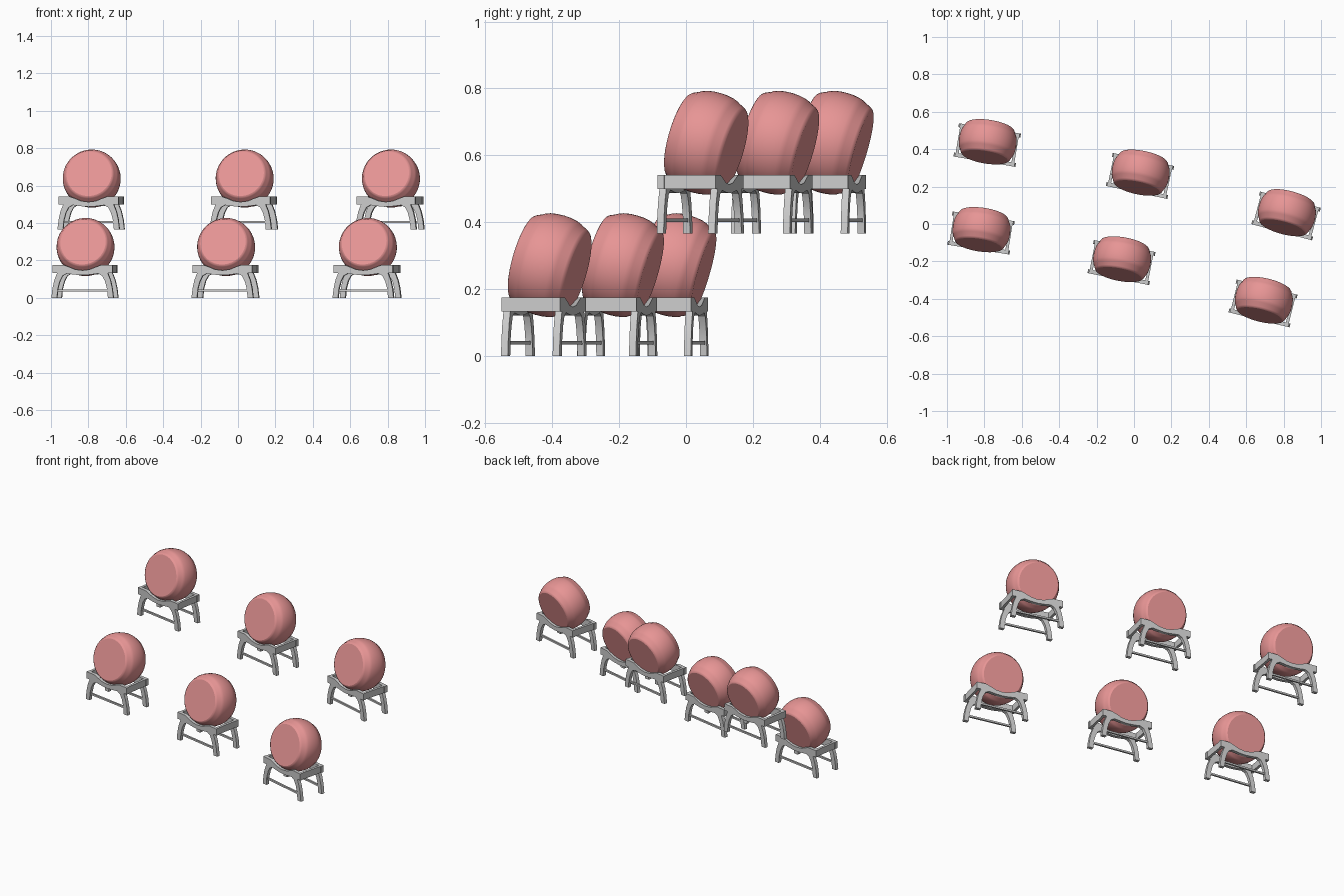
import bpy, bmesh, math
from mathutils import Matrix, Vector

if "Cube" in bpy.data.objects:
    bpy.data.objects.remove(bpy.data.objects["Cube"])

pink = bpy.data.materials.new("barrel_pink")
pink.diffuse_color = (0.8, 0.3, 0.3, 1)
pink.use_nodes = True
pink.node_tree.nodes["Principled BSDF"].inputs["Base Color"].default_value = pink.diffuse_color


def finish(name, bm, mat=None):
    bmesh.ops.recalc_face_normals(bm, faces=bm.faces)
    me = bpy.data.meshes.new(name)
    bm.to_mesh(me)
    bm.free()
    ob = bpy.data.objects.new(name, me)
    bpy.context.collection.objects.link(ob)
    if mat:
        me.materials.append(mat)
    bpy.ops.object.select_all(action='DESELECT')
    ob.select_set(True)
    bpy.context.view_layer.objects.active = ob
    bpy.ops.object.shade_smooth_by_angle(angle=math.radians(25))
    return ob.data


def box(bm, size, loc):
    m = Matrix.Translation(loc) @ Matrix.Diagonal((*size, 1))
    bmesh.ops.create_cube(bm, size=1, matrix=m)


def barrel(name):
    # half profile along the axis: (offset, radius), mirrored to the other end
    half = [(0.087, 0), (0.087, 0.122), (0.084, 0.128), (0.078, 0.133),
            (0.056, 0.143), (0.053, 0.1455), (0.040, 0.150), (0.020, 0.1535)]
    prof = half + [(0, 0.1545)] + [(-a, r) for a, r in reversed(half)]
    bm = bmesh.new()
    vs = [bm.verts.new((r, -a, 0)) for a, r in prof]
    es = [bm.edges.new(p) for p in zip(vs, vs[1:])]
    bmesh.ops.spin(bm, geom=vs + es, axis=(0, 1, 0), cent=(0, 0, 0),
                   steps=64, angle=2 * math.pi)
    bmesh.ops.remove_doubles(bm, verts=bm.verts, dist=1e-5)
    # front end tipped upward
    bm.transform(Matrix.Translation((0, 0.018, 0.272)) @ Matrix.Rotation(math.radians(-16), 4, 'X'))
    return finish(name, bm, pink)


W, T, D = 0.168, 0.021, 0.18   # half width, frame thickness, stand depth


def stand(name):
    # right half of the end frame: cradle dip, bar end, flared leg, arch
    right = [(0.04, 0.152), (0.072, 0.165), (0.10, 0.175), (0.162, 0.175),
             (0.162, 0.133), (0.137, 0.133), (0.152, 0.095), (0.162, 0.05),
             (W, 0), (0.138, 0), (0.133, 0.05), (0.122, 0.09),
             (0.107, 0.118), (0.085, 0.130), (0.04, 0.124)]
    pts = [(0, 0.147)] + right + [(0, 0.121)] + [(-x, z) for x, z in reversed(right)]
    bm = bmesh.new()
    for y in (-D / 2, D / 2 - T):
        f = bm.faces.new([bm.verts.new((x, y, z)) for x, z in pts])
        ext = bmesh.ops.extrude_face_region(bm, geom=[f], use_keep_orig=True)
        bmesh.ops.translate(bm, vec=Vector((0, T, 0)),
                            verts=[v for v in ext['geom'] if isinstance(v, bmesh.types.BMVert)])
        # stretcher between the legs
        box(bm, (0.28, 0.011, 0.011), (0, y + T / 2, 0.040))
    # side rails
    for s in (-1, 1):
        box(bm, (0.016, D - 2 * T, 0.042), (s * 0.151, 0, 0.154))
    return finish(name, bm)


# two rows of barrels; each entry is x, y, z, turn in degrees
places = [(-0.818, -0.048, 0, -9), (-0.067, -0.206, 0, -11), (0.690, -0.425, 0, -14),
          (-0.785, 0.422, 0.366, -9.5), (0.032, 0.257, 0.366, -12), (0.813, 0.043, 0.366, -15)]
for i, (x, y, z, a) in enumerate(places, 1):
    m = Matrix.Translation((x, y, z)) @ Matrix.Rotation(math.radians(a), 4, 'Z')
    for me in (barrel(f"barrel_{i}"), stand(f"barrel_stand_{i}")):
        me.transform(m)
